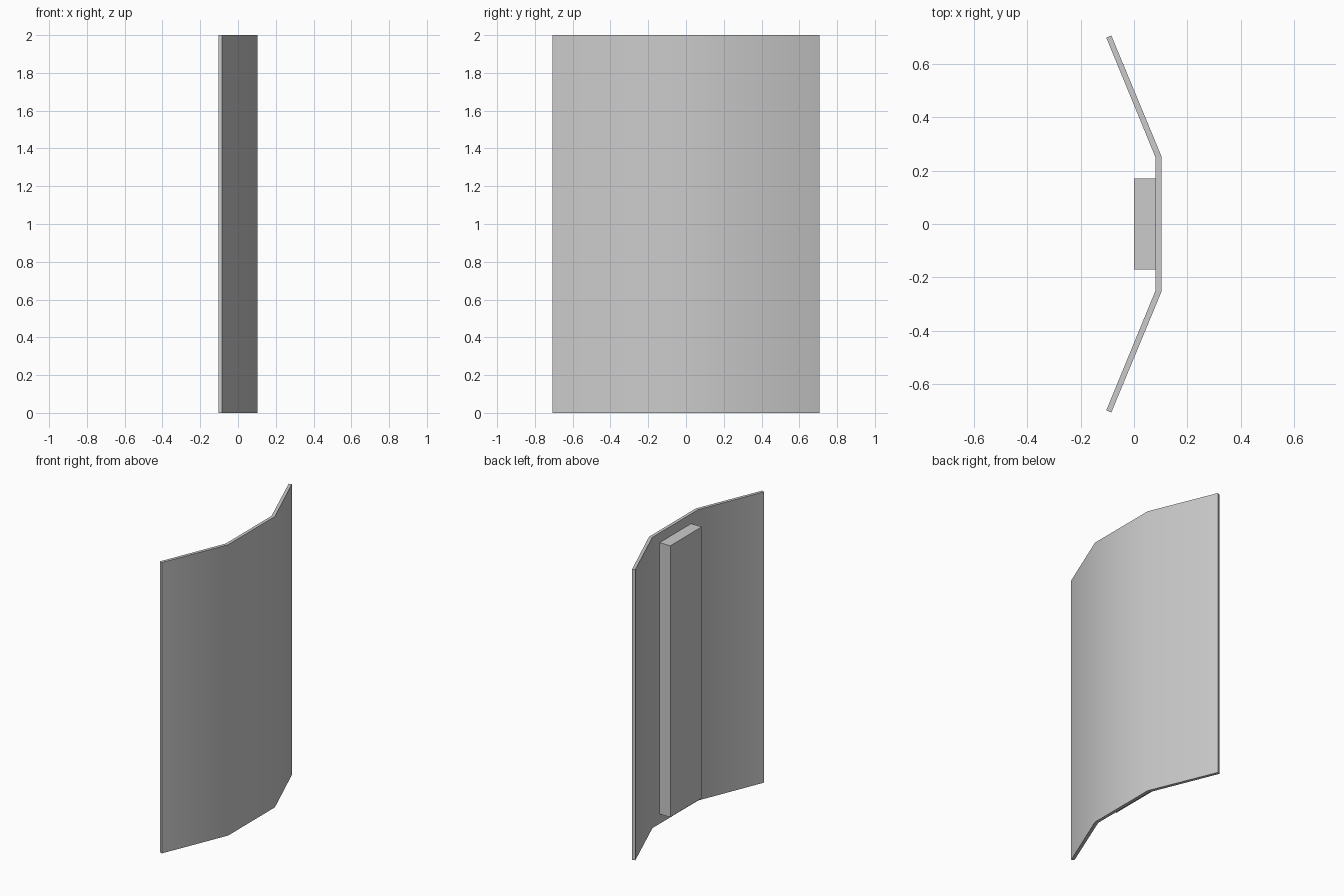
import bpy, bmesh

if "Cube" in bpy.data.objects:
    bpy.data.objects.remove(bpy.data.objects["Cube"])


def prism(name, outline, z0, z1):
    """Extrude a flat xy outline from z0 up to z1."""
    bm = bmesh.new()
    base = bm.faces.new([bm.verts.new((x, y, z0)) for x, y in outline])
    ext = bmesh.ops.extrude_face_region(bm, geom=[base])
    top = [v for v in ext["geom"] if isinstance(v, bmesh.types.BMVert)]
    bmesh.ops.translate(bm, verts=top, vec=(0, 0, z1 - z0))
    bmesh.ops.recalc_face_normals(bm, faces=bm.faces)
    mesh = bpy.data.meshes.new(name)
    bm.to_mesh(mesh)
    bm.free()
    obj = bpy.data.objects.new(name, mesh)
    bpy.context.collection.objects.link(obj)
    return obj


def select_only(obj):
    bpy.ops.object.select_all(action='DESELECT')
    obj.select_set(True)
    bpy.context.view_layer.objects.active = obj


# Three-sided bent panel: half profile mirrored across y
outer = [(0.103, 0.254), (-0.085, 0.707)]
inner = [(-0.104, 0.699), (0.081, 0.249)]
half = outer + inner
profile = half + [(x, -y) for x, y in reversed(half)]
panel = prism("curved_panel", profile, 0.0, 2.0)
select_only(panel)
bpy.ops.object.shade_smooth_by_angle(angle=0.523599)

# Backing bar on the inner side, a little shorter than the panel
bar = prism("backing_bar",
            [(0.0, -0.171), (0.081, -0.171), (0.081, 0.171), (0.0, 0.171)],
            0.067, 1.933)
